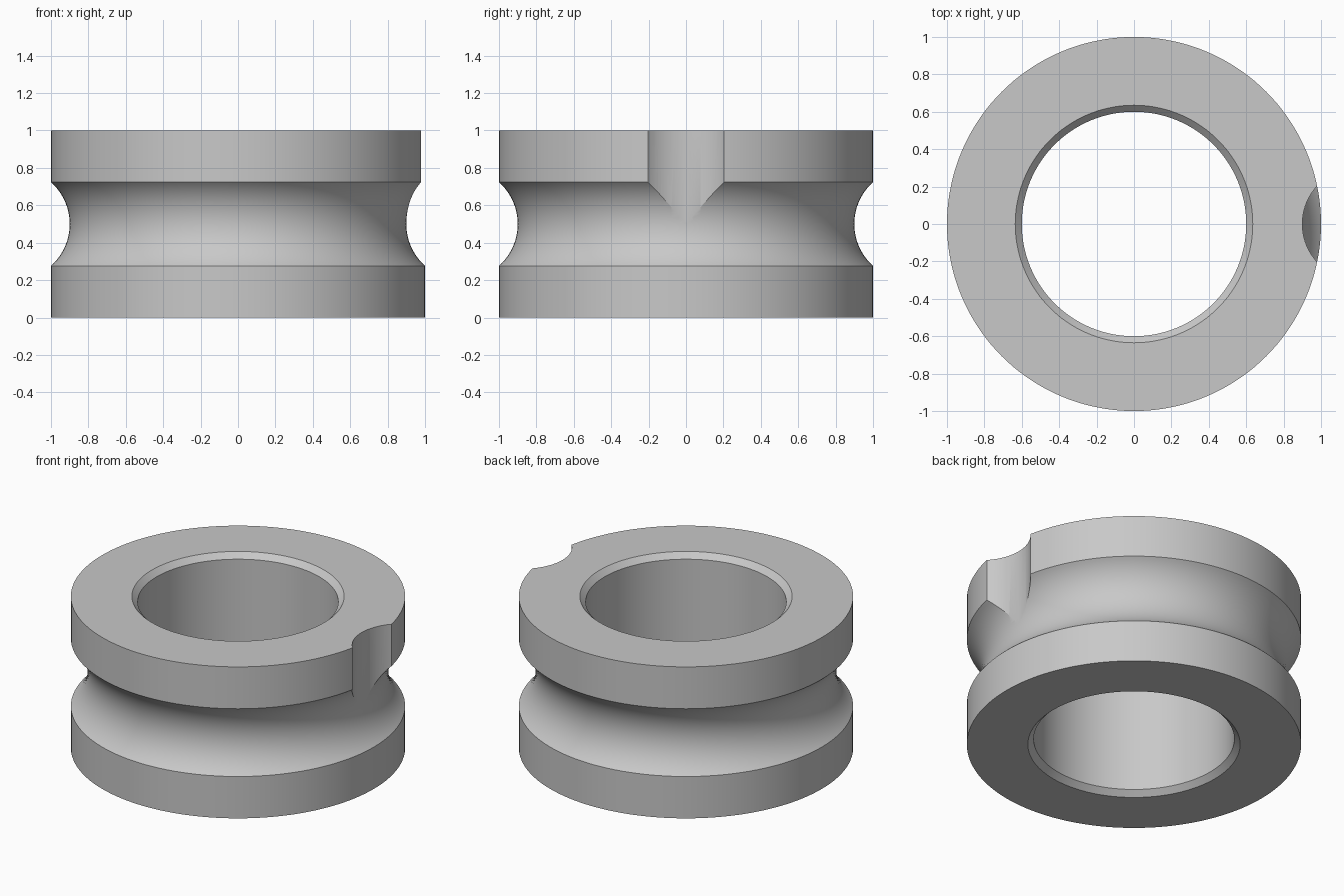
import bpy
import bmesh
import math
from mathutils import Vector

cube = bpy.data.objects.get("Cube")
if cube:
    bpy.data.objects.remove(cube, do_unlink=True)

OUTER, BORE, HEIGHT, CHAMFER = 1.0, 0.6, 1.0, 0.035
CUT_CENTRE, CUT_RADIUS = 1.2, 0.3      # shared by the groove and the notch

steel = bpy.data.materials.new("steel_grey")
steel.use_nodes = True
colour = (0.58, 0.58, 0.58, 1)
steel.diffuse_color = colour
steel.node_tree.nodes["Principled BSDF"].inputs["Base Color"].default_value = colour


def finish(bm, name):
    bmesh.ops.recalc_face_normals(bm, faces=bm.faces)
    mesh = bpy.data.meshes.new(name)
    bm.to_mesh(mesh)
    bm.free()
    mesh.materials.append(steel)
    obj = bpy.data.objects.new(name, mesh)
    bpy.context.collection.objects.link(obj)
    return obj


def lathe(name, profile, segments=144):
    """Revolve a closed (radius, height) profile around z."""
    bm = bmesh.new()
    rings = []
    for i in range(segments):
        a = math.tau * i / segments
        rings.append([bm.verts.new((r * math.cos(a), r * math.sin(a), z))
                      for r, z in profile])
    n = len(profile)
    for i in range(segments):
        a, b = rings[i], rings[(i + 1) % segments]
        for j in range(n):
            k = (j + 1) % n
            bm.faces.new((a[j], b[j], b[k], a[k]))
    return finish(bm, name)


# Ring body: chamfered bore, straight rims and a round groove
half = math.acos((CUT_CENTRE - OUTER) / CUT_RADIUS)
steps = 28
groove = []
for i in range(steps + 1):
    t = -half + 2 * half * i / steps
    groove.append((CUT_CENTRE - CUT_RADIUS * math.cos(t),
                   HEIGHT / 2 + CUT_RADIUS * math.sin(t)))
profile = [(BORE, CHAMFER), (BORE + CHAMFER, 0), (OUTER, 0)] + groove + [
    (OUTER, HEIGHT), (BORE + CHAMFER, HEIGHT), (BORE, HEIGHT - CHAMFER)]
ring = lathe("grooved_ring", profile)

# Round notch from the top rim down into the groove
bm = bmesh.new()
low, high = HEIGHT / 2 + 0.005, HEIGHT + 0.2
bmesh.ops.create_cone(bm, cap_ends=True, segments=96, radius1=CUT_RADIUS,
                      radius2=CUT_RADIUS, depth=high - low)
bmesh.ops.translate(bm, verts=bm.verts,
                    vec=Vector((CUT_CENTRE, 0, (low + high) / 2)))
cutter = finish(bm, "notch_cutter")

cut = ring.modifiers.new("notch", 'BOOLEAN')
cut.operation = 'DIFFERENCE'
cut.solver = 'EXACT'
cut.object = cutter

bpy.ops.object.select_all(action='DESELECT')
bpy.context.view_layer.objects.active = ring
ring.select_set(True)
bpy.ops.object.modifier_apply(modifier=cut.name)
bpy.data.objects.remove(cutter, do_unlink=True)
bpy.ops.object.shade_smooth_by_angle(angle=math.radians(25))
